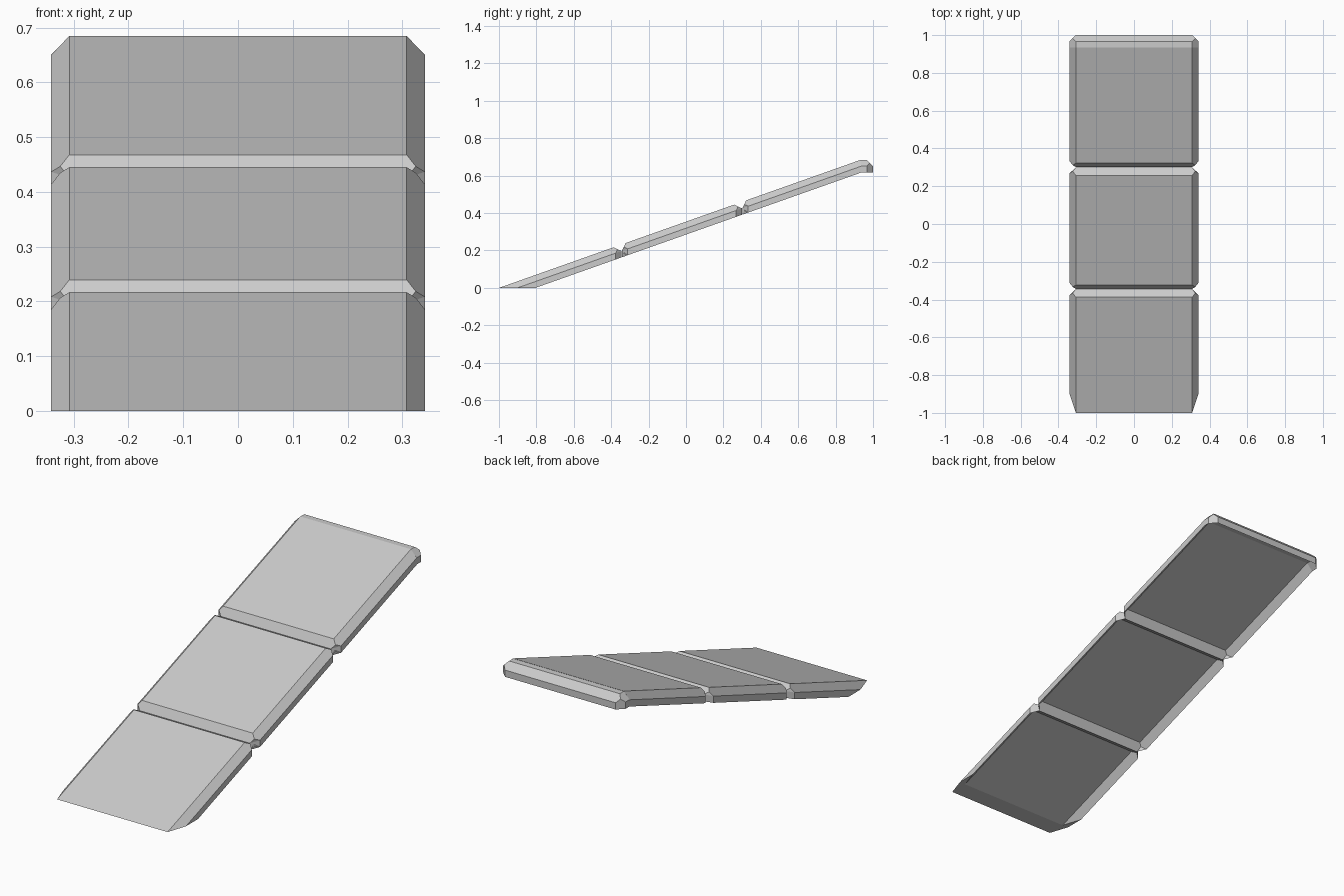
import bpy, bmesh, math
from mathutils import Vector, Matrix

if "Cube" in bpy.data.objects:
    bpy.data.objects.remove(bpy.data.objects["Cube"])

W = 0.033            # bevel size
HX = 0.341           # half width
DROP = 0.034         # thickness of the shell, straight down
SLOPE = Matrix.Translation((0, -1, 0)) @ Matrix.Rotation(math.atan(0.354), 4, 'X')


def block(y, z):
    """Box of full width given as (min, max) in y and z."""
    bm = bmesh.new()
    bmesh.ops.create_cube(bm, size=1)
    for v in bm.verts:
        v.co = [r[0] if c < 0 else r[1] for c, r in zip(v.co, ((-HX, HX), y, z))]
    return bm


def clip(bm, normal, point, cap=True):
    """Remove everything on the normal's side of a plane and cap the cut."""
    bmesh.ops.bisect_plane(bm, geom=bm.verts[:] + bm.edges[:] + bm.faces[:], dist=1e-5,
                           plane_co=Vector(point), plane_no=Vector(normal), clear_outer=True)
    rim = [e for e in bm.edges if e.is_boundary]
    if cap and rim:
        bmesh.ops.holes_fill(bm, edges=rim, sides=0)


def bevel_sides(bm, mid):
    for side in (1, -1):
        clip(bm, (side, 0, 1), (side * HX, 0, mid))


def bevel_end(bm, y, mid, sign):
    """Sloped end reaching y, with the two vertical corners cut off."""
    clip(bm, (0, sign, 1), (0, y, mid))
    for side in (1, -1):
        clip(bm, (side, sign, 0), (side * HX, y - sign * W, mid))


def open_base(bm):
    bmesh.ops.recalc_face_normals(bm, faces=bm.faces)
    base = [f for f in bm.faces if f.normal.z < -0.5]
    bmesh.ops.delete(bm, geom=base, context='FACES')


def thicken(bm):
    """Turn the open cap into a shell by extruding it straight down."""
    new = bmesh.ops.extrude_face_region(bm, geom=bm.faces[:], use_keep_orig=True)["geom"]
    for v in new:
        if isinstance(v, bmesh.types.BMVert):
            v.co.z -= DROP


def finish(bm, name):
    bmesh.ops.recalc_face_normals(bm, faces=bm.faces)
    me = bpy.data.meshes.new(name)
    bm.to_mesh(me)
    bm.free()
    bpy.context.collection.objects.link(bpy.data.objects.new(name, me))


# three sloped ramp panels, built flat along the slope and then tilted
J1, J2, GAP = 0.684, 1.368, 0.001
for name, start, end in (("lower_panel", None, J1 - GAP),
                         ("middle_panel", J1 + GAP, J2 - GAP),
                         ("upper_panel", J2 + GAP, None)):
    s0 = -0.2 if start is None else start
    s1 = 2.4 if end is None else end
    bm = block((s0, s1), (-W, 0))
    bevel_sides(bm, -W)
    if start is not None:
        bevel_end(bm, start, -W, -1)
    if end is not None:
        bevel_end(bm, end, -W, 1)
    open_base(bm)
    bm.transform(SLOPE)
    if end is None:                        # the landing continues from here
        clip(bm, (0, 1, 0), (0, 0.935, 0), cap=False)
    thicken(bm)
    if start is None:                      # foot cut flat on the ground
        clip(bm, (0, 0, -1), (0, 0, 0))
    finish(bm, name)

# short level landing at the top
bm = block((0.9, 1.0), (0.651, 0.684))
bevel_sides(bm, 0.651)
bevel_end(bm, 1.0, 0.651, 1)
open_base(bm)
clip(bm, (0, -1, 0), (0, 0.935, 0), cap=False)
thicken(bm)
finish(bm, "top_landing")
